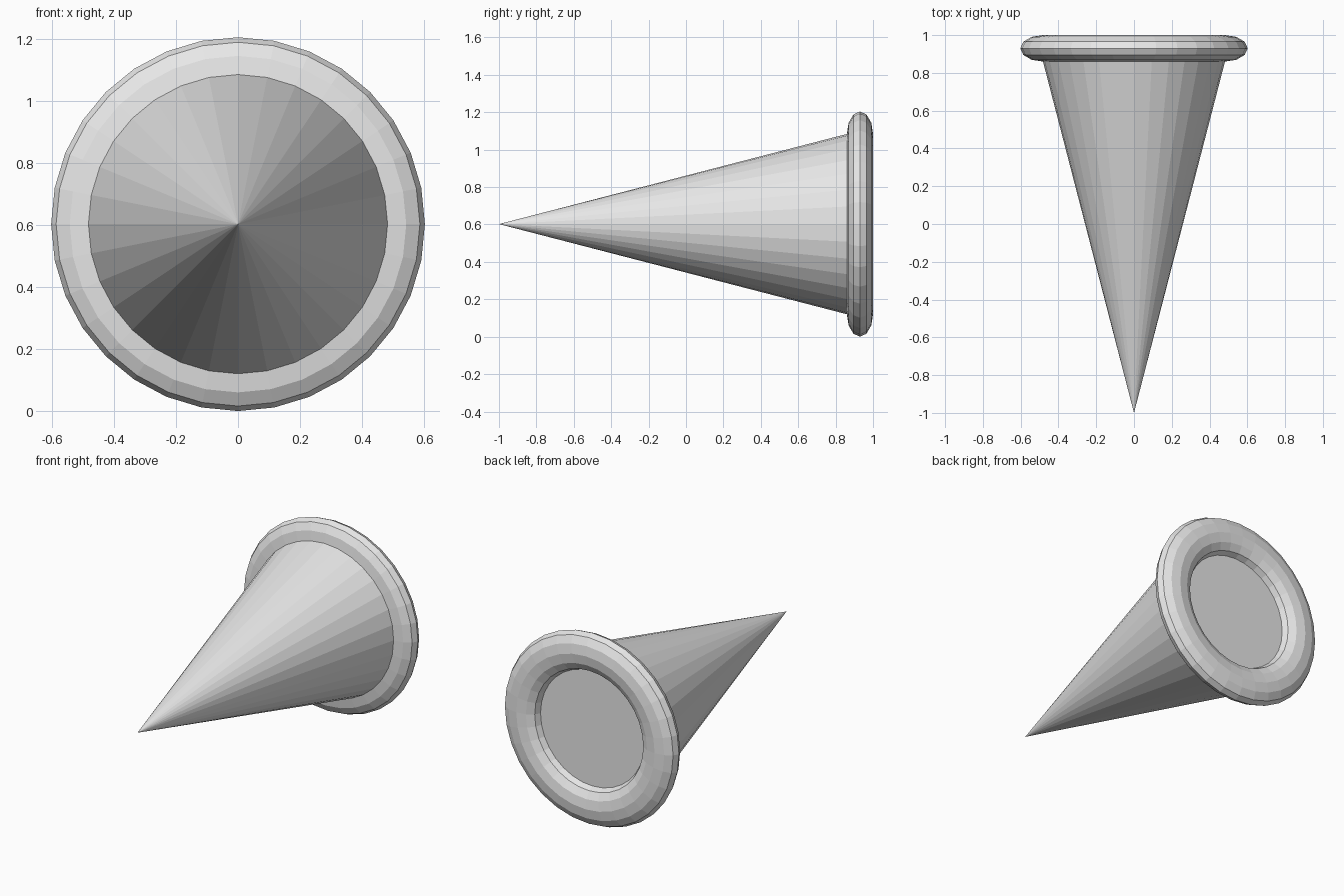
import bpy
from math import pi

cube = bpy.data.objects.get("Cube")
if cube:
    bpy.data.objects.remove(cube, do_unlink=True)

SIDES = 32
TIP_Y, BASE_Y = -1.0, 0.93
RING_R, TUBE_R, TUBE_HALF_DEPTH = 0.482, 0.12, 0.07
CENTRE_Z = RING_R + TUBE_R

grey = bpy.data.materials.new("plain grey")
grey.use_nodes = True
grey.diffuse_color = (0.8, 0.8, 0.8, 1)
grey.node_tree.nodes["Principled BSDF"].inputs["Base Color"].default_value = grey.diffuse_color


def finish(name):
    """Name the new part, colour it and keep its facets flat."""
    part = bpy.context.object
    part.name = part.data.name = name
    part.data.materials.append(grey)
    bpy.ops.object.shade_flat()
    return part


# Spike: a closed cone pointing to the front
bpy.ops.mesh.primitive_cone_add(
    vertices=SIDES, radius1=0.5, radius2=0, depth=BASE_Y - TIP_Y,
    location=(0, (TIP_Y + BASE_Y) / 2, CENTRE_Z), rotation=(pi / 2, 0, 0))
finish("spike_cone")

# Rim: a flattened ring around the cone's base
bpy.ops.mesh.primitive_torus_add(
    major_segments=SIDES, minor_segments=12,
    major_radius=RING_R, minor_radius=TUBE_R,
    location=(0, BASE_Y, CENTRE_Z), rotation=(pi / 2, 0, 0))
rim = finish("base_ring")
rim.scale.z = TUBE_HALF_DEPTH / TUBE_R
